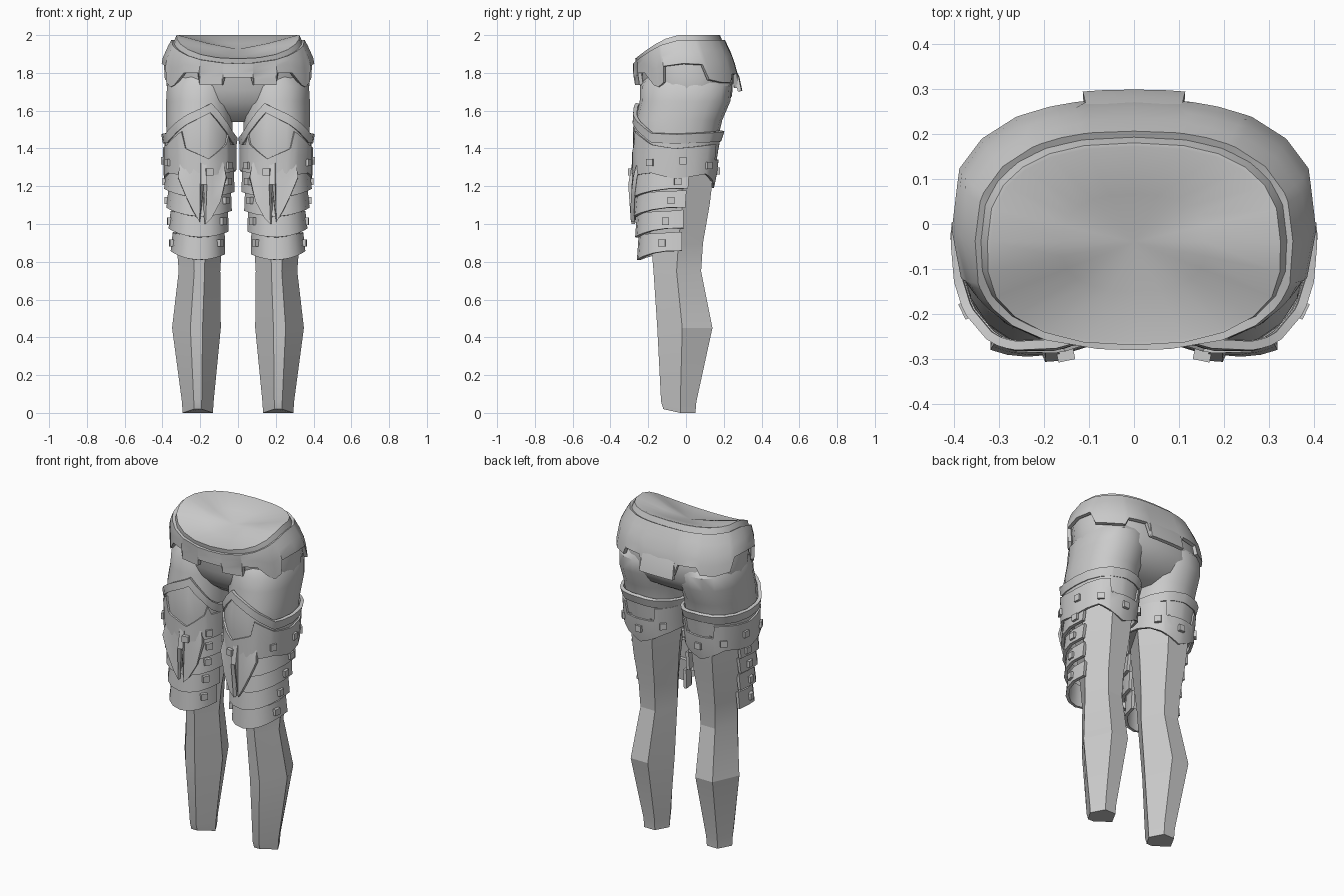
import bpy, bmesh, math
from mathutils import Vector, Matrix

if "Cube" in bpy.data.objects:
    bpy.data.objects.remove(bpy.data.objects["Cube"])

GREY = bpy.data.materials.new("plain grey")
GREY.diffuse_color = (0.6, 0.6, 0.6, 1)
GREY.use_nodes = True
GREY.node_tree.nodes["Principled BSDF"].inputs["Base Color"].default_value = GREY.diffuse_color

# Cross-sections: z, centre x, centre y, half width, half depth
TORSO = [(1.54, 0, -0.01, 0.20, 0.10), (1.60, 0, 0.0, 0.34, 0.19), (1.68, 0, 0.005, 0.375, 0.24),
         (1.78, 0, 0.0, 0.38, 0.25), (1.88, 0, -0.02, 0.372, 0.25), (1.95, 0, -0.035, 0.348, 0.235),
         (2.0, 0, -0.04, 0.325, 0.22)]
THIGH = [(0.80, 0.213, -0.085, 0.105, 0.14), (1.05, 0.205, -0.08, 0.136, 0.165), (1.27, 0.202, -0.06, 0.166, 0.20),
         (1.45, 0.203, -0.052, 0.176, 0.22), (1.55, 0.205, -0.038, 0.179, 0.23),
         (1.65, 0.20, -0.005, 0.183, 0.24), (1.73, 0.195, 0.0, 0.183, 0.242), (1.80, 0.17, 0.0, 0.17, 0.20)]


def section(table, z):
    z = min(max(z, table[0][0]), table[-1][0])
    for lo, hi in zip(table, table[1:]):
        if z <= hi[0]:
            t = (z - lo[0]) / (hi[0] - lo[0])
            return [p + (q - p) * t for p, q in zip(lo, hi)][1:]


def point(table, deg, z, off=0.0):
    """Point on a body surface; 0 degrees is the front, 90 the outer side."""
    cx, cy, rx, ry = section(table, z)
    s, c = math.sin(math.radians(deg)), math.cos(math.radians(deg))
    k = 0.88 if table is THIGH or c > 0 else 0.80
    return Vector((cx + (rx + off) * math.copysign(abs(s) ** k, s),
                   cy - (ry + off) * math.copysign(abs(c) ** k, c), z))


def finish(name, bm, mirror=False, thick=0.0, angle=35):
    me = bpy.data.meshes.new(name)
    bm.to_mesh(me)
    bm.free()
    ob = bpy.data.objects.new(name, me)
    bpy.context.collection.objects.link(ob)
    me.materials.append(GREY)
    if thick:
        m = ob.modifiers.new("thickness", 'SOLIDIFY')
        m.thickness, m.offset = thick, -1
    if mirror:
        m = ob.modifiers.new("mirror", 'MIRROR')
        m.use_mirror_merge = False
    bpy.ops.object.select_all(action='DESELECT')
    bpy.context.view_layer.objects.active = ob
    ob.select_set(True)
    for m in list(ob.modifiers):
        bpy.ops.object.modifier_apply(modifier=m.name)
    bpy.ops.object.shade_smooth_by_angle(angle=math.radians(angle))


def loft(bm, rings, closed=True, caps=(False, False)):
    vs = [[bm.verts.new(p) for p in r] for r in rings]
    n = len(vs[0])
    for lo, hi in zip(vs, vs[1:]):
        for i in range(n if closed else n - 1):
            j = (i + 1) % n
            bm.faces.new((lo[i], lo[j], hi[j], hi[i]))
    if caps[0]:
        bm.faces.new(vs[0][::-1])
    if caps[1]:
        bm.faces.new(vs[-1])
    return vs


def patch(name, table, cols, bot_off, top_off, rows=2, thick=0.015, mirror=True, closed=False):
    """Curved plate on a body; cols are (degrees, bottom z, top z)."""
    rings = []
    for r in range(rows + 1):
        t = r / rows
        rings.append([point(table, a, b + (c - b) * t, bot_off + (top_off - bot_off) * t) for a, b, c in cols])
    bm = bmesh.new()
    loft(bm, rings, closed)
    finish(name, bm, mirror, thick)


def waist(a):
    return 2.0 - 0.125 * max(0.0, math.cos(math.radians(a))) ** 1.4


def lerp(keys, a):
    for (a0, v0), (a1, v1) in zip(keys, keys[1:]):
        if a <= a1:
            return v0 + (v1 - v0) * (a - a0) / (a1 - a0)
    return keys[-1][1]


# Hips and seat, closed at the waist by a shallow dished surface
ring = [i * 15 for i in range(24)]
bm = bmesh.new()
rings = [[point(TORSO, a, 1.54 + (waist(a) - 1.54) * t) for a in ring] for t in (0, 0.13, 0.3, 0.5, 0.7, 0.88, 1)]
rings.append([point(TORSO, a, waist(a), -0.008) for a in ring])
mid = Vector((0, -0.04, 1.925))
rings.append([mid + (p - mid) * 0.5 - Vector((0, 0, 0.006)) for p in rings[-1]])
vs = loft(bm, rings, caps=(True, False))
centre = bm.verts.new(mid)
for i in range(24):
    bm.faces.new((vs[-1][i], vs[-1][(i + 1) % 24], centre))
finish("hips", bm)

# Belt layer with stepped hem
hem = [(0, 1.775), (9, 1.775), (9.6, 1.735), (27, 1.735), (27.6, 1.80), (42, 1.80), (54, 1.735),
       (60, 1.725), (67, 1.75), (70, 1.835), (90, 1.85), (106, 1.845), (111, 1.765), (128, 1.75),
       (145, 1.75), (149, 1.795), (158, 1.795), (166, 1.795), (169.5, 1.72), (180, 1.72)]
full = hem + [(360 - a, z) for a, z in hem[-2:0:-1]]
patch("belt_layer", TORSO, [(a, z, waist(a) - 0.025) for a, z in full], 0.03, 0.016, 4, 0.02, False, True)

# Back centre flap that stands off the seat
patch("back_flap", TORSO, [(169 + 5.5 * i, 1.705, 1.85) for i in range(5)], 0.052, 0.014, 2, 0.02, False)

# Upper thighs
bm = bmesh.new()
around = [i * 20 for i in range(18)]
loft(bm, [[point(THIGH, a, z) for a in around] for z in (1.3, 1.45, 1.55, 1.65, 1.73, 1.79)], caps=(True, True))
finish("upper_thighs", bm, True)

# Six-sided lower legs: z, centre x, half width, front y, back y, side y
LEG = [(0.0, 0.213, 0.08, -0.12, 0.05, -0.03), (0.06, 0.213, 0.084, -0.132, 0.055, -0.03),
       (0.45, 0.22, 0.129, -0.152, 0.14, -0.02), (0.75, 0.204, 0.110, -0.172, 0.08, -0.05),
       (0.90, 0.205, 0.120, -0.185, 0.09, -0.04), (1.10, 0.205, 0.145, -0.21, 0.125, -0.02),
       (1.35, 0.203, 0.165, -0.23, 0.155, -0.02)]
bm = bmesh.new()
loft(bm, [[(x - 0.25 * w, f, z + (0.02 if z == 0 else 0)), (x + 0.25 * w, f, z + (0.02 if z == 0 else 0)),
           (x + w, s, z), (x + 0.45 * w, b, z), (x - 0.45 * w, b, z), (x - w, s, z)]
          for z, x, w, f, b, s in LEG], caps=(True, True))
finish("lower_legs", bm, True, angle=15)

# Thigh guard: base sleeve, raised top trim, lower band with notches
top = [(-180, 1.49), (-90, 1.45), (-60, 1.48), (-14, 1.64), (20, 1.57), (60, 1.48), (90, 1.475), (180, 1.49)]
bot = [(-180, 1.19), (-135, 1.26), (-90, 1.29), (-45, 1.27), (0, 1.25), (60, 1.27), (90, 1.24), (135, 1.265), (180, 1.19)]
notch = [(-180, 1.34), (-155, 1.34), (-152, 1.42), (-55, 1.42), (-48, 1.47), (-43, 1.42), (-12, 1.345), (20, 1.40),
         (26, 1.49), (60, 1.42), (90, 1.40), (140, 1.42), (152, 1.42), (155, 1.34), (180, 1.34)]
angs = sorted(set([-166 + 20 * i for i in range(18)] + [k[0] for k in notch[1:]] + [-14]))
patch("thigh_sleeve", THIGH, [(a, lerp(bot, a) + 0.03, lerp(top, a) - 0.01) for a in angs], 0.012, 0.012, 3, 0.01, True, True)
patch("thigh_trim", THIGH, [(a, lerp(top, a) - 0.05, lerp(top, a)) for a in angs], 0.02, 0.026, 1, 0.02, True, True)
patch("thigh_band", THIGH, [(a, lerp(bot, a), lerp(notch, a)) for a in angs], 0.028, 0.022, 2, 0.015, True, True)

# Pointed front plate with a slit, blending into the band at its top
patch("front_plate", THIGH, [(-38, 1.25, 1.34), (-32, 1.12, 1.34), (-18, 1.03, 1.34), (-9, 1.0, 1.34),
                             (-8.5, 1.21, 1.34), (-1, 1.21, 1.34), (-0.5, 1.01, 1.34), (8, 1.07, 1.34),
                             (20, 1.16, 1.34), (30, 1.25, 1.34)], 0.050, 0.018, 3, 0.02)

# Overlapping knee strips
for i, (lo, hi) in enumerate(((1.155, 1.28), (1.055, 1.175), (0.945, 1.07), (0.825, 0.955))):
    cols = [(a, lo - 0.015 * math.cos(math.radians(2 * a)) + 0.0002 * max(0, a), hi - 0.01 * math.cos(math.radians(a)))
            for a in (-85, -62, -40, -20, 0, 20, 40, 62, 85, 108)]
    patch("knee_strip_%d" % (i + 1), THIGH, cols, 0.034, 0.014, 1, 0.018)

# Square studs
studs = [(58, 1.325, 0.024), (98, 1.335, 0.022), (138, 1.31, 0.024), (180, 1.28, 0.024), (-12, 1.275, 0.034),
         (-50, 1.31, 0.024), (-140, 1.31, 0.024)]
for z in (1.225, 1.125, 1.015, 0.9):
    studs += [(94 - (1.225 - z) * 50, z, 0.024), (-52, z, 0.024)]
bm = bmesh.new()
for a, z, off in studs:
    p = point(THIGH, a, z, off)
    side = (point(THIGH, a + 3, z, off) - point(THIGH, a - 3, z, off)).normalized()
    up = Vector((0, 0, 1))
    out = side.cross(up)
    m = Matrix((side, out, up)).transposed().to_4x4()
    m.translation = p
    bmesh.ops.create_cube(bm, size=1, matrix=m @ Matrix.Diagonal((0.038, 0.028, 0.038, 1)))
finish("studs", bm, True)
